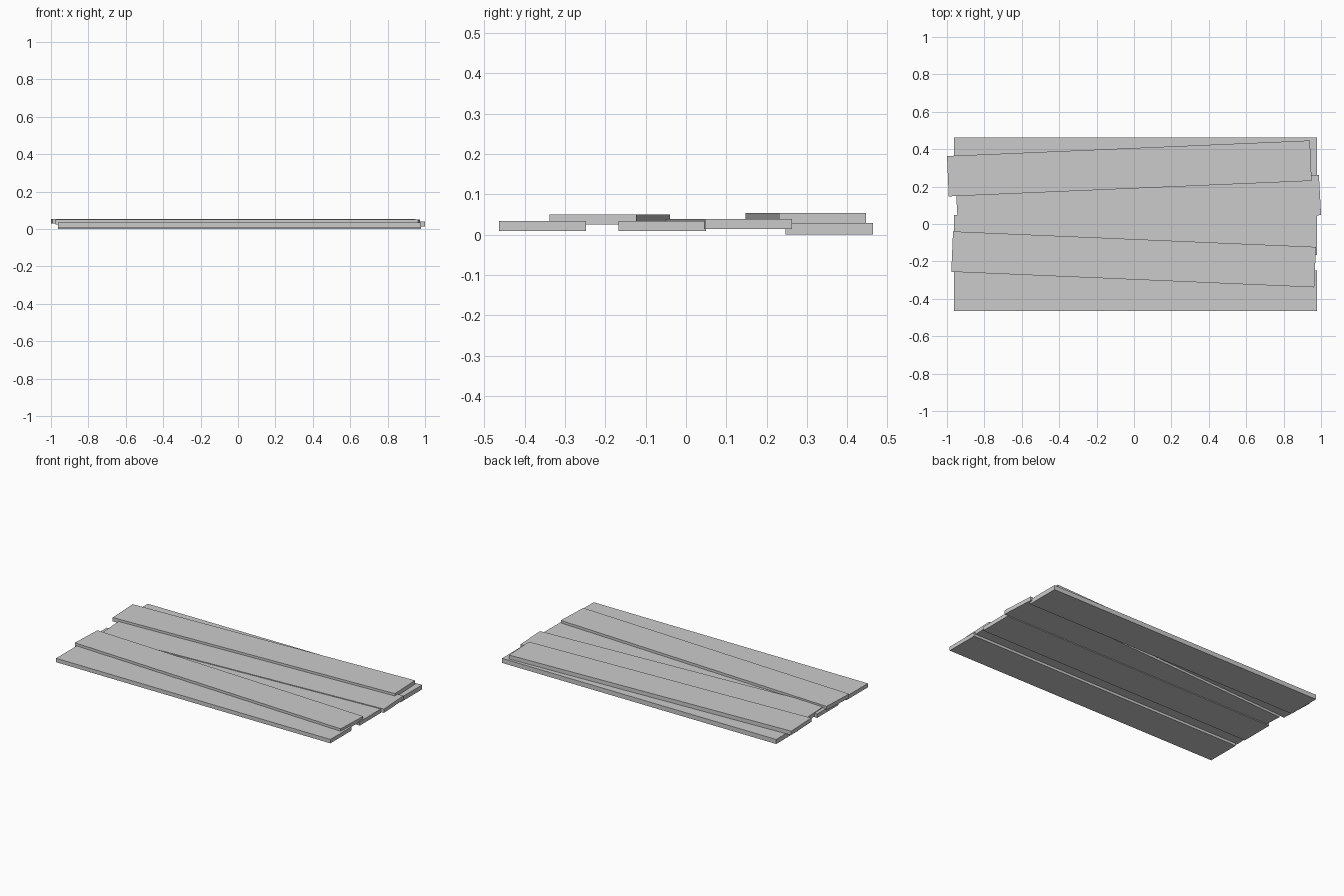
import bpy
import bmesh
from math import radians
from mathutils import Matrix

cube = bpy.data.objects.get("Cube")
if cube:
    bpy.data.objects.remove(cube, do_unlink=True)

LENGTH, WIDTH, THICK = 1.942, 0.216, 0.025

# Plain grey board colour
grey = bpy.data.materials.new("plain_grey")
grey.use_nodes = True
colour = (0.6, 0.6, 0.6, 1)
grey.diffuse_color = colour
grey.node_tree.nodes["Principled BSDF"].inputs["Base Color"].default_value = colour


def plank(name, x, y, bottom, angle=0, thick=THICK):
    """Flat board centred on x, y and turned about the vertical."""
    bm = bmesh.new()
    bmesh.ops.create_cube(bm, size=1)
    bmesh.ops.scale(bm, vec=(LENGTH, WIDTH, thick), verts=bm.verts)
    mesh = bpy.data.meshes.new(name)
    bm.to_mesh(mesh)
    bm.free()
    mesh.materials.append(grey)
    obj = bpy.data.objects.new(name, mesh)
    obj.matrix_world = (Matrix.Translation((x, y, bottom + thick / 2))
                        @ Matrix.Rotation(radians(angle), 4, "Z"))
    bpy.context.collection.objects.link(obj)


# Straight lower boards
plank("front_plank", 0.008, -0.356, 0.009)
plank("middle_plank", 0.008, -0.059, 0.009)
plank("back_plank", 0.008, 0.355, 0, thick=0.029)

# Crooked boards laid over them
plank("crooked_middle_plank", 0.025, 0.101, 0.014, 3.2)
plank("crooked_front_plank", -0.002, -0.189, 0.025, -2.45)
plank("crooked_back_plank", -0.025, 0.297, 0.029, 2.45)
